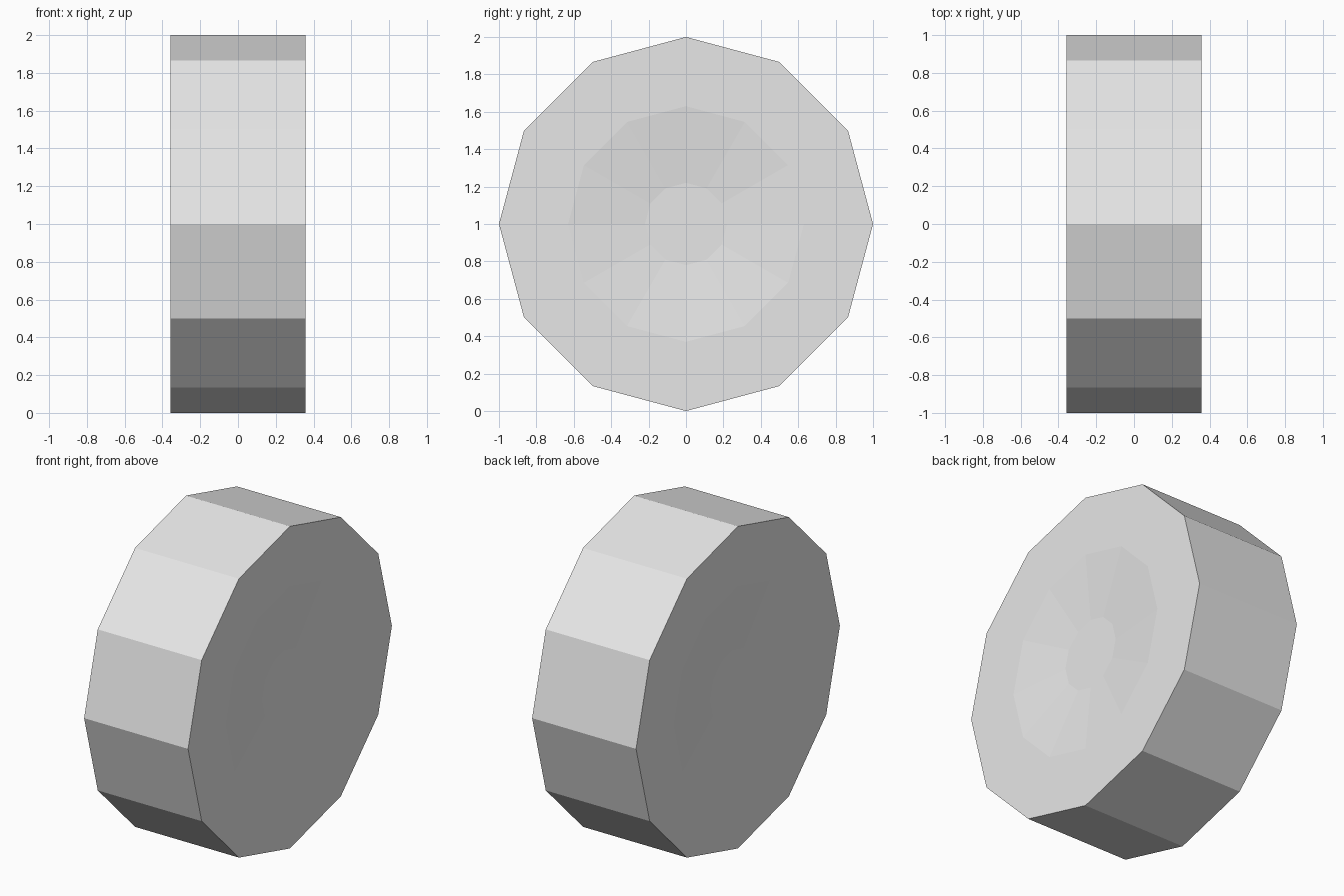
import bpy
import bmesh
from math import sin, cos, pi

cube = bpy.data.objects.get("Cube")
if cube:
    bpy.data.objects.remove(cube, do_unlink=True)

SIDES = 12
HALF_WIDTH = 0.357
# Profile from one hub to the other: (x position, radius)
half = [(HALF_WIDTH - 0.038, 0.22), (HALF_WIDTH, 0.63), (HALF_WIDTH, 1.0)]
profile = [(-x, r) for x, r in half] + half[::-1]

grey = bpy.data.materials.new("light_grey")
grey.use_nodes = True
colour = (0.8, 0.8, 0.8, 1)
grey.diffuse_color = colour
grey.node_tree.nodes["Principled BSDF"].inputs["Base Color"].default_value = colour

# Wheel: rings around the x axis, bridged and capped at both hubs
bm = bmesh.new()
rings = []
for x, r in profile:
    angles = [2 * pi * i / SIDES for i in range(SIDES)]
    rings.append([bm.verts.new((x, r * cos(a), 1 + r * sin(a))) for a in angles])
for a, b in zip(rings, rings[1:]):
    for i in range(SIDES):
        j = (i + 1) % SIDES
        bm.faces.new((a[i], a[j], b[j], b[i]))
bm.faces.new(rings[0])
bm.faces.new(rings[-1])
bmesh.ops.recalc_face_normals(bm, faces=bm.faces)

mesh = bpy.data.meshes.new("wheel")
bm.to_mesh(mesh)
bm.free()
mesh.materials.append(grey)
wheel = bpy.data.objects.new("wheel", mesh)
bpy.context.collection.objects.link(wheel)
